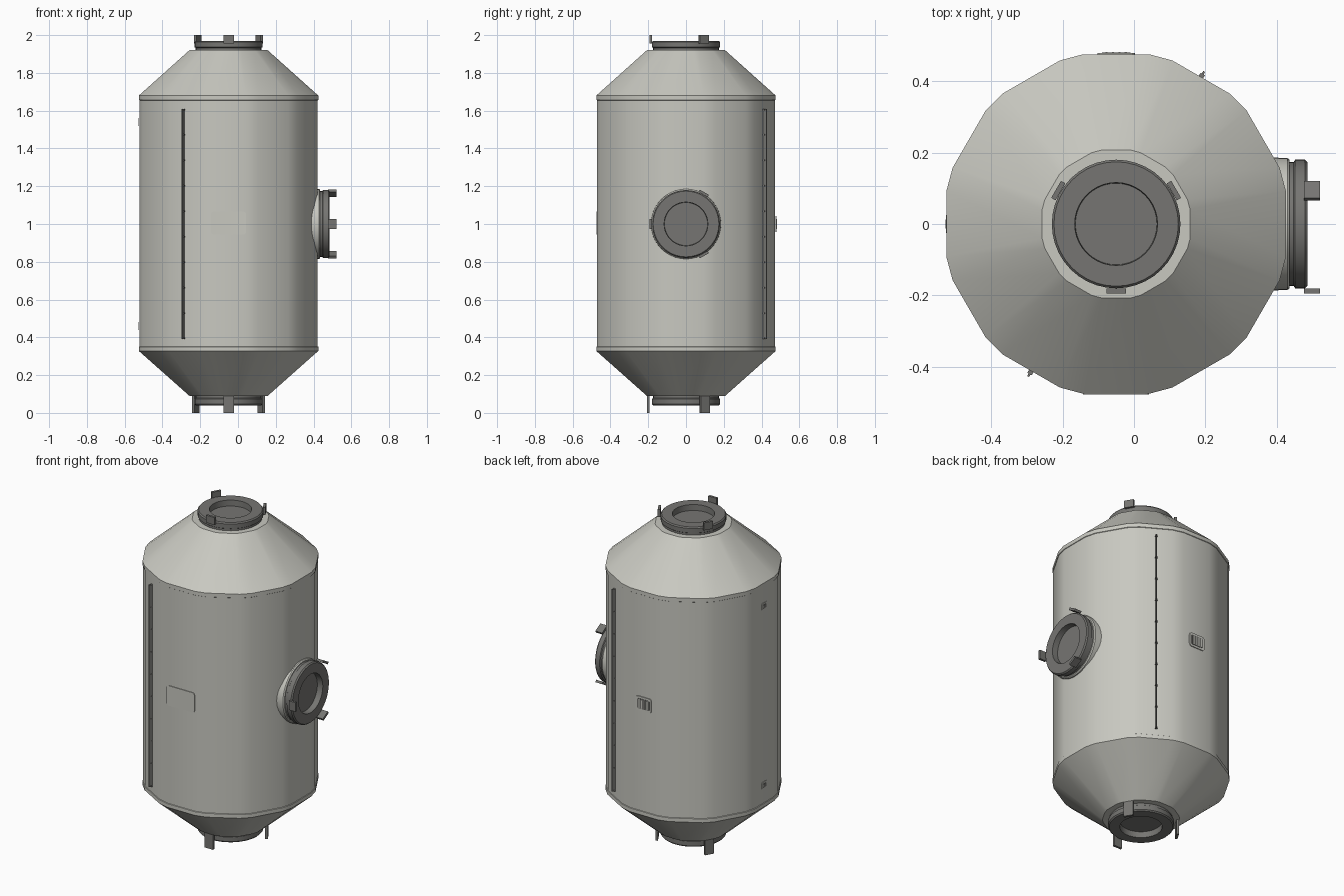
import bpy, bmesh
from math import sin, cos, pi, radians
from mathutils import Matrix, Vector

if "Cube" in bpy.data.objects:
    bpy.data.objects.remove(bpy.data.objects["Cube"])

CX = -0.05      # tank axis
FLAT = 0.473    # distance from the axis to the flat sides


def material(name, rgb):
    m = bpy.data.materials.new(name)
    m.use_nodes = True
    m.diffuse_color = (*rgb, 1)
    m.node_tree.nodes["Principled BSDF"].inputs["Base Color"].default_value = (*rgb, 1)
    return m


LIGHT = material("light warm grey", (0.58, 0.58, 0.53))
DARK = material("dark grey", (0.18, 0.178, 0.168))


def finish(name, bm, mat, matrix=None, smooth=True):
    bmesh.ops.recalc_face_normals(bm, faces=bm.faces)
    if matrix:
        bm.transform(matrix)
    mesh = bpy.data.meshes.new(name)
    bm.to_mesh(mesh)
    bm.free()
    mesh.materials.append(mat)
    ob = bpy.data.objects.new(name, mesh)
    bpy.context.collection.objects.link(ob)
    if smooth:
        bpy.ops.object.select_all(action='DESELECT')
        ob.select_set(True)
        bpy.context.view_layer.objects.active = ob
        bpy.ops.object.shade_smooth_by_angle(angle=radians(30))
    return ob


def revolve(name, profile, angles, mat, matrix):
    """Sweep (radius, height) points round z and cap both ends."""
    bm = bmesh.new()
    rings = [[bm.verts.new((r * cos(a), r * sin(a), z)) for a in angles] for r, z in profile]
    n = len(angles)
    for low, high in zip(rings, rings[1:]):
        for i in range(n):
            j = (i + 1) % n
            bm.faces.new((low[i], low[j], high[j], high[i]))
    bm.faces.new(rings[0][::-1])
    bm.faces.new(rings[-1])
    return finish(name, bm, mat, matrix)


def box(name, size, centre, mat, matrix):
    bm = bmesh.new()
    bmesh.ops.create_cube(bm, size=1)
    bm.transform(Matrix.Translation(centre) @ Matrix.Diagonal((*size, 1)))
    return finish(name, bm, mat, matrix, smooth=False)


def on_side(angle, z, dist=FLAT):
    """Frame on a flat side: x outward, y along the wall, z up."""
    a = radians(angle)
    return (Matrix.Translation((CX + dist * cos(a), dist * sin(a), z))
            @ Matrix.Rotation(a, 4, 'Z'))


def plate(name, w, h, corner, depth, mat, matrix):
    """Rounded rectangular plate lying on a flat side."""
    bm = bmesh.new()
    ring = []
    for k, (sy, sz) in enumerate(((1, 1), (-1, 1), (-1, -1), (1, -1))):
        for s in range(4):
            a = (k + s / 3) * pi / 2
            ring.append(bm.verts.new((0, sy * (w / 2 - corner) + corner * cos(a),
                                      sz * (h / 2 - corner) + corner * sin(a))))
    face = bm.faces.new(ring)
    out = bmesh.ops.extrude_face_region(bm, geom=[face])
    bmesh.ops.translate(bm, vec=(depth, 0, 0),
                        verts=[v for v in out["geom"] if isinstance(v, bmesh.types.BMVert)])
    return finish(name, bm, mat, matrix, smooth=False)


# Twelve-sided shell with narrow bevelled corners
axis = Matrix.Translation((CX, 0, 0))
corners = [radians(15 + 30 * k + d) for k in range(12) for d in (-4, 4)]
R, NECK, STEP = 0.484, 0.211, 0.003
shell = [(NECK, 0.09), (R, 0.328), (R, 0.35), (R - STEP, 0.352),
         (R - STEP, 1.655), (R, 1.657), (R, 1.68), (NECK, 1.92)]
revolve("tank_shell", shell, corners, LIGHT, axis)

# Docking ports: ring with a chamfered lip and a recessed hatch, plus three guide tabs
circle = [2 * pi * i / 40 for i in range(40)]
ring = [(0.174, -0.02), (0.174, 0.012), (0.18, 0.016), (0.18, 0.043),
        (0.174, 0.05), (0.116, 0.05), (0.114, 0.015)]


def port(name, frame, tab_angles, tab_r, tab_low, tab_high):
    revolve(name + "_ring", ring, circle, DARK, frame)
    for i, a in enumerate(tab_angles):
        box(f"{name}_tab_{i + 1}", (0.014, 0.055, tab_high - tab_low),
            (tab_r, 0, (tab_low + tab_high) / 2), DARK,
            frame @ Matrix.Rotation(radians(a), 4, 'Z'))


port("top_port", Matrix.Translation((CX, 0, 1.92)), (30, 150, 270), 0.187, 0.035, 0.08)
port("bottom_port", Matrix.Translation((CX, 0, 0.09)) @ Matrix.Rotation(pi, 4, 'X'),
     (-30, -150, -270), 0.2, -0.005, 0.09)
side = Matrix.Translation((0.435, 0, 1)) @ Matrix.Rotation(pi / 2, 4, 'Y')
port("side_port", side, (30 - 60, 150 + 60, 270), 0.187, 0.035, 0.085)
for ob in [o for o in bpy.data.objects if o.name.startswith("side_port_tab")]:
    bpy.data.objects.remove(ob)
for i, a in enumerate((30, 150, 270)):
    box(f"side_port_tab_{i + 1}", (0.014, 0.055, 0.045), (0.187, 0, 0.063), DARK,
        side @ Matrix.Rotation(radians(a), 4, 'Z'))
revolve("side_port_collar", [(0.187, -0.12), (0.185, -0.006), (0.18, 0)], circle, LIGHT, side)

# Thin vertical rails with evenly spaced clips
for label, angle in (("front", 240), ("back", 60)):
    box(label + "_rail", (0.022, 0.006, 1.22), (0.009, 0, 0), DARK, on_side(angle, 1))
    for i in range(10):
        box(f"{label}_rail_clip_{i + 1}", (0.012, 0.014, 0.008), (0.006, 0, 0), DARK,
            on_side(angle, 0.394 + i * 1.212 / 9))

# Front access panel
plate("front_panel", 0.185, 0.12, 0.012, 0.004, LIGHT, on_side(270, 1.005))

# Back vent with slats
vent = on_side(90, 1.0)
plate("vent_frame", 0.105, 0.085, 0.015, 0.005, LIGHT, vent)
plate("vent_opening", 0.08, 0.06, 0.008, 0.007, DARK, vent)
for i in range(4):
    box(f"vent_slat_{i + 1}", (0.009, 0.006, 0.054), (0.0045, -0.027 + i * 0.018, 0), LIGHT, vent)

# Small sockets on the plain side
for label, z in (("upper", 1.54), ("lower", 0.46)):
    frame = on_side(180, z)
    plate(label + "_socket_frame", 0.05, 0.042, 0.006, 0.003, LIGHT, frame)
    plate(label + "_socket", 0.026, 0.022, 0.004, 0.005, DARK, frame)
